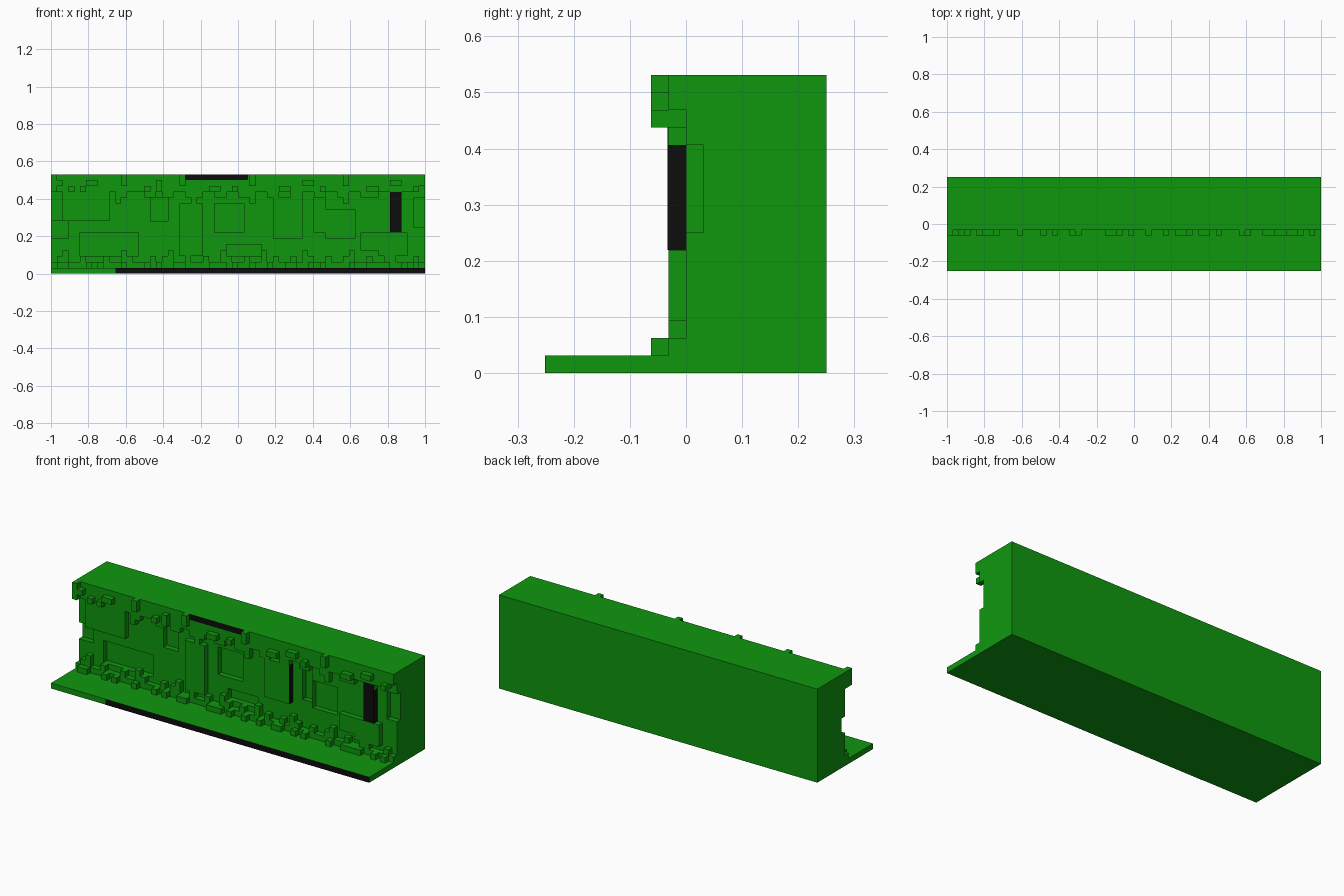
import bpy, bmesh

if "Cube" in bpy.data.objects:
    bpy.data.objects.remove(bpy.data.objects["Cube"])

U = 1 / 32  # everything sits on a 1/32 block grid: x 0..64 (from the left), z 0..17


def material(name, rgb):
    m = bpy.data.materials.new(name)
    m.diffuse_color = (*rgb, 1)
    m.use_nodes = True
    m.node_tree.nodes["Principled BSDF"].inputs["Base Color"].default_value = m.diffuse_color
    return m


green = material("leaf green", (0.0045, 0.31, 0.0045))
black = material("black", (0.004, 0.004, 0.004))


def boxes(name, items, mat):
    """One object from boxes given as x0, x1, y0, y1, z0, z1 in grid cells."""
    bm = bmesh.new()
    for x0, x1, y0, y1, z0, z1 in items:
        r = bmesh.ops.create_cube(bm, size=1)
        for v in r["verts"]:
            v.co = ((x1 if v.co.x > 0 else x0) * U - 1,
                    (y1 if v.co.y > 0 else y0) * U,
                    (z1 if v.co.z > 0 else z0) * U)
    me = bpy.data.meshes.new(name)
    bm.to_mesh(me)
    bm.free()
    me.materials.append(mat)
    ob = bpy.data.objects.new(name, me)
    bpy.context.collection.objects.link(ob)
    return ob


def runs(text):
    """Group equal neighbouring digits into (start, end, value)."""
    out, s = [], 0
    for i in range(1, len(text) + 1):
        if i == len(text) or text[i] != text[s]:
            out.append((s, i, int(text[s])))
            s = i
    return out


# ground slab and main wall
boxes("ground_slab", [(0, 64, -8, 8, 0, 1)], green)
wall = boxes("wall", [(0, 64, 0, 8, 1, 17)], green)

# recessed stones cut one cell into the wall
recess = [(0, 3, 6, 9), (5, 15, 3, 7), (17, 20, 9, 13), (28, 33, 7, 12),
          (30, 36, 3, 5), (45, 47, 7, 13), (47.01, 52, 6, 11), (62, 65, 8, 13)]
cutter = boxes("recess_cutter",
               [(x0 - (x0 == 0), x1, -1, 1, z0, z1) for x0, x1, z0, z1 in recess], green)
cutter.hide_render = True
cutter.hide_set(True)
mod = wall.modifiers.new("recesses", "BOOLEAN")
mod.object = cutter
mod.operation = "DIFFERENCE"
mod.solver = "EXACT"

# raised stones
raised = [(2, 10, 9, 14), (22, 26, 3, 12), (38, 43, 6, 13), (53, 56, 4, 7), (56, 61, 3, 7)]
boxes("raised_stones", [(x0, x1, -1, 0, z0, z1) for x0, x1, z0, z1 in raised], green)

# ragged overgrowth hanging from the top (digits: drop in cells)
top = "3333333333354333443443345433443344533443354334433453344433543332"
boxes("top_overgrowth", [(a, b, -1, 0, 17 - d, 17) for a, b, d in runs(top)], green)

# ragged growth along the foot of the wall (digits: height in cells)
foot = "1231121112113211121231121121132112113121121321121123112113211121"
boxes("foot_overgrowth", [(a, b, -1, 0, 1, 1 + h) for a, b, h in runs(foot)
                          if h], green)

# small tufts standing out of the top overgrowth: x, width, z0, z1
tufts = [(0, 1, 14, 17), (1, 1, 15, 16), (3, 1, 14, 15), (5, 1, 14, 15), (6, 2, 15, 16),
         (12, 1, 15, 17), (16, 1, 14, 15), (18, 1, 14, 16), (22, 1, 15, 17),
         (27, 2, 14, 15), (31, 1, 14, 15), (34, 1, 15, 17), (39, 2, 14, 15),
         (43, 2, 15, 16), (46, 1, 14, 15), (50, 1, 15, 17), (54, 2, 14, 15),
         (58, 2, 15, 16), (62, 1, 14, 15)]
boxes("top_tufts", [(x, x + w, -2, -1, z0, z1) for x, w, z0, z1 in tufts], green)

# pebble tufts on the ground slab: x, width
pebbles = [(1, 1), (2, 1), (6, 1), (8, 1), (12, 1), (16, 1), (18, 1), (21, 2), (27, 3),
           (31, 1), (34, 1), (37, 1), (40, 2), (44, 1), (46, 1), (51, 1), (54, 2),
           (56, 2), (60, 1), (62, 1)]
boxes("foot_tufts", [(x, x + w, -2, -1, 1, 2) for x, w in pebbles], green)

# black faces as thin plates
boxes("black_plates", [
    (11, 64, -8.05, -8, 0, 1),
    (23, 33.7, -1.06, -1, 16, 17),
    (58, 60, -1.06, 0, 7, 14),
    (43, 43.06, -1, 0, 6, 13)], black)
